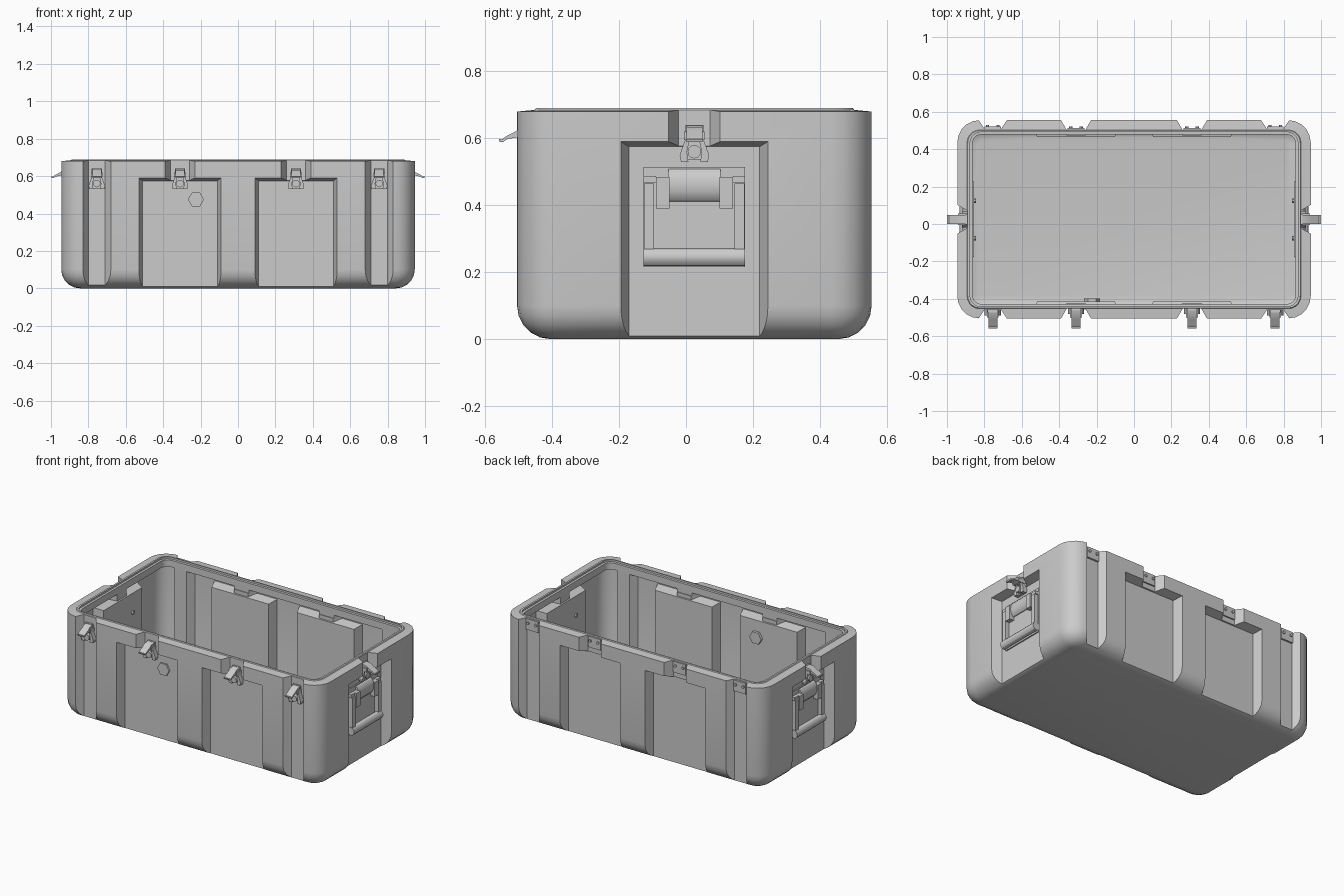
import bpy, bmesh
from math import sin, cos, pi, radians
from mathutils import Matrix, Vector

if "Cube" in bpy.data.objects:
    bpy.data.objects.remove(bpy.data.objects["Cube"])

CY = 0.025            # body centre in y
HX, HY = 0.945, 0.53  # body half sizes
T = 0.03              # wall thickness


def wall(angle, dist):
    """Local (along wall, outward, z) -> world; angle 0 is the front wall."""
    flip = Matrix(((1, 0, 0, 0), (0, -1, 0, -dist), (0, 0, 1, 0), (0, 0, 0, 1)))
    return Matrix.Translation((0, CY, 0)) @ Matrix.Rotation(angle, 4, 'Z') @ flip


FRONT, BACK = wall(0, HY), wall(pi, HY)
RIGHT, LEFT = wall(pi / 2, HX), wall(-pi / 2, HX)


def finish(name, bm, angle=30):
    bmesh.ops.recalc_face_normals(bm, faces=bm.faces[:])
    me = bpy.data.meshes.new(name)
    bm.to_mesh(me)
    bm.free()
    ob = bpy.data.objects.new(name, me)
    bpy.context.collection.objects.link(ob)
    if angle:
        smooth(ob, angle)
    return ob


def smooth(ob, angle=30):
    bpy.ops.object.select_all(action='DESELECT')
    bpy.context.view_layer.objects.active = ob
    ob.select_set(True)
    bpy.ops.object.shade_smooth_by_angle(angle=radians(angle))


def loft(bm, loops):
    rings = [[bm.verts.new(p) for p in lp] for lp in loops]
    n = len(rings[0])
    for a, b in zip(rings, rings[1:]):
        for i in range(n):
            bm.faces.new((a[i], a[(i + 1) % n], b[(i + 1) % n], b[i]))
    bm.faces.new(rings[0])
    bm.faces.new(rings[-1])


def extrude(bm, pts, off, M):
    off = Vector(off)
    loft(bm, [[M @ Vector(p) for p in pts], [M @ (Vector(p) + off) for p in pts]])


def box(bm, u0, u1, o0, o1, z0, z1, M):
    extrude(bm, [(u0, o0, z0), (u1, o0, z0), (u1, o1, z0), (u0, o1, z0)], (0, 0, z1 - z0), M)


def disc(bm, u, z, r, o0, o1, M, n=12):
    extrude(bm, [(u + r * cos(2 * pi * i / n), o0, z + r * sin(2 * pi * i / n)) for i in range(n)],
            (0, o1 - o0, 0), M)


def side_profile(bm, pts, u0, u1, M):
    extrude(bm, [(u0, o, z) for o, z in pts], (u1 - u0, 0, 0), M)


def rounded_tub(name, hx, hy, r, levels):
    """Stack of rounded rectangles; levels are (z, inset)."""
    bm = bmesh.new()
    loops = []
    for z, inset in levels:
        rr, loop = max(r - inset, 0.012), []
        for q, (sx, sy) in enumerate(((1, 1), (-1, 1), (-1, -1), (1, -1))):
            for k in range(6):
                a = pi / 2 * (q + k / 5)
                loop.append((sx * (hx - inset - rr) + rr * cos(a),
                             CY + sy * (hy - inset - rr) + rr * sin(a), z))
        loops.append(loop)
    loft(bm, loops)
    return finish(name, bm, 0)


def recess(M, u, w, slant, depth, z0, z1, grow):
    """Drafted cutter for one recess in a wall."""
    bm = bmesh.new()
    out, loops = 0.1, []
    k = slant / depth
    for o in (-depth - grow, out):
        h = w + grow * 0.6 + k * min(o, 0.1)
        top = z1 + grow * 0.6 + 0.25 * o
        loops.append([M @ Vector(p) for p in ((u - h, o, z0), (u + h, o, z0), (u + h, o, top), (u - h, o, top))])
    loft(bm, loops)
    return finish("recess_cutter", bm, 0)


def cut(ob, cutter):
    m = ob.modifiers.new("cut", 'BOOLEAN')
    m.operation, m.solver, m.object = 'DIFFERENCE', 'EXACT', cutter
    bpy.context.view_layer.objects.active = ob
    bpy.ops.object.modifier_apply(modifier=m.name)
    bpy.data.objects.remove(cutter)


def cut_recesses(ob, grow):
    for M in (FRONT, BACK):
        for s in (-1, 1):
            cut(ob, recess(M, s * 0.755, 0.075, 0.03, 0.045, -0.2, 0.9, grow))
            cut(ob, recess(M, s * 0.31, 0.22, 0.02, 0.06, -0.2, 0.59, grow))
            cut(ob, recess(M, s * 0.31, 0.08, 0.03, 0.052, 0.45, 0.9, grow))
    for M in (RIGHT, LEFT):
        cut(ob, recess(M, 0, 0.22, 0.025, 0.06, -0.2, 0.59, grow))
        cut(ob, recess(M, 0, 0.077, 0.03, 0.052, 0.45, 0.9, grow))


def fillet(r, z0):
    return [(z0 + r * (1 - cos(a)), r * (1 - sin(a))) for a in (i * pi / 10 for i in range(6))]


# Hollow case body: outer tub, thin-walled cavity and stepped rim opening
body = rounded_tub("case_body", HX, HY, 0.12, fillet(0.1, 0) + [(0.68, 0), (0.685, 0.052), (0.69, 0.056)])
cut_recesses(body, 0)
cavity = rounded_tub("cavity_cutter", HX - T, HY - T, 0.1, fillet(0.08, T) + [(0.632, 0)])
cut_recesses(cavity, T)
cut(body, cavity)
cut(body, rounded_tub("opening_cutter", 0.877, 0.467, 0.06,
                      [(0.612, 0.014), (0.677, 0.014), (0.678, 0), (0.8, 0)]))
smooth(body, 30)


# Latch: base plate, hooked lever, side wings and pivot disc
def latch(name, M, u, face):
    bm = bmesh.new()
    box(bm, u - 0.027, u + 0.027, face - 0.005, face + 0.012, 0.535, 0.64, M)
    side_profile(bm, [(face, 0.64), (-0.01, 0.632), (0.005, 0.62), (0.03, 0.608), (0.045, 0.597),
                      (0.054, 0.598), (0.052, 0.589), (0.042, 0.589), (0.028, 0.598),
                      (0.0, 0.603), (-0.015, 0.597), (face, 0.60)], u - 0.024, u + 0.024, M)
    for s in (-1, 1):
        extrude(bm, [(u + s * a, face, z) for a, z in
                     ((0.012, 0.605), (0.026, 0.60), (0.044, 0.55), (0.04, 0.53), (0.018, 0.53), (0.022, 0.56))],
                (0, 0.03, 0), M)
        box(bm, u + s * 0.027 - 0.004, u + s * 0.027 + 0.004, face, -0.005, 0.595, 0.62, M)
    disc(bm, u, 0.56, 0.02, face, face + 0.038, M)
    finish(name, bm)


for i, u in enumerate((-0.755, -0.31, 0.31, 0.755)):
    face = -0.045 if abs(u) > 0.5 else -0.055
    latch(f"front_latch_{i + 1}", FRONT, u, face)
    # Riveted hinge plate on the back
    bm = bmesh.new()
    box(bm, u - 0.045, u + 0.045, face - 0.005, face + 0.012, 0.61, 0.682, BACK)
    for s in (-1, 1):
        disc(bm, u + s * 0.028, 0.655, 0.009, face, face + 0.02, BACK)
    finish(f"back_plate_{i + 1}", bm)

# Side latches and drop handles
for side, M in (("right", RIGHT), ("left", LEFT)):
    latch(f"{side}_latch", M, 0, -0.055)
    bm = bmesh.new()
    # backing plate and rounded top roll
    box(bm, -0.152, 0.152, -0.065, -0.052, 0.215, 0.515, M)
    side_profile(bm, [(-0.06, 0.515)] + [(-0.055 + 0.028 * sin(a), 0.46 + 0.05 * cos(a))
                 for a in (pi * k / 8 for k in range(9))] + [(-0.06, 0.41)], -0.078, 0.078, M)
    for s in (-1, 1):
        a, b = sorted((s * 0.075, s * 0.115))
        box(bm, a, b, -0.06, -0.02, 0.39, 0.485, M)
        a, b = sorted((s * 0.115, s * 0.152))
        box(bm, a, b, -0.06, -0.03, 0.468, 0.487, M)
        # interior rivets
        for z in (0.34, 0.46):
            disc(bm, s * 0.1, z, 0.012, -0.1, -0.06, M)
    finish(f"{side}_handle_plate", bm)
    # bail handle
    bm = bmesh.new()
    for s in (-1, 1):
        a, b = sorted((s * 0.12, s * 0.15))
        box(bm, a, b, -0.055, -0.025, 0.225, 0.465, M)
    side_profile(bm, [(-0.035 + 0.024 * cos(k * pi / 6), 0.245 + 0.027 * sin(k * pi / 6)) for k in range(12)],
                 -0.152, 0.152, M)
    finish(f"{side}_handle_bail", bm)

# Hexagonal pressure plug through the front wall
bm = bmesh.new()
disc(bm, -0.225, 0.475, 0.043, -0.107, -0.048, FRONT, 6)
finish("hex_plug", bm)
